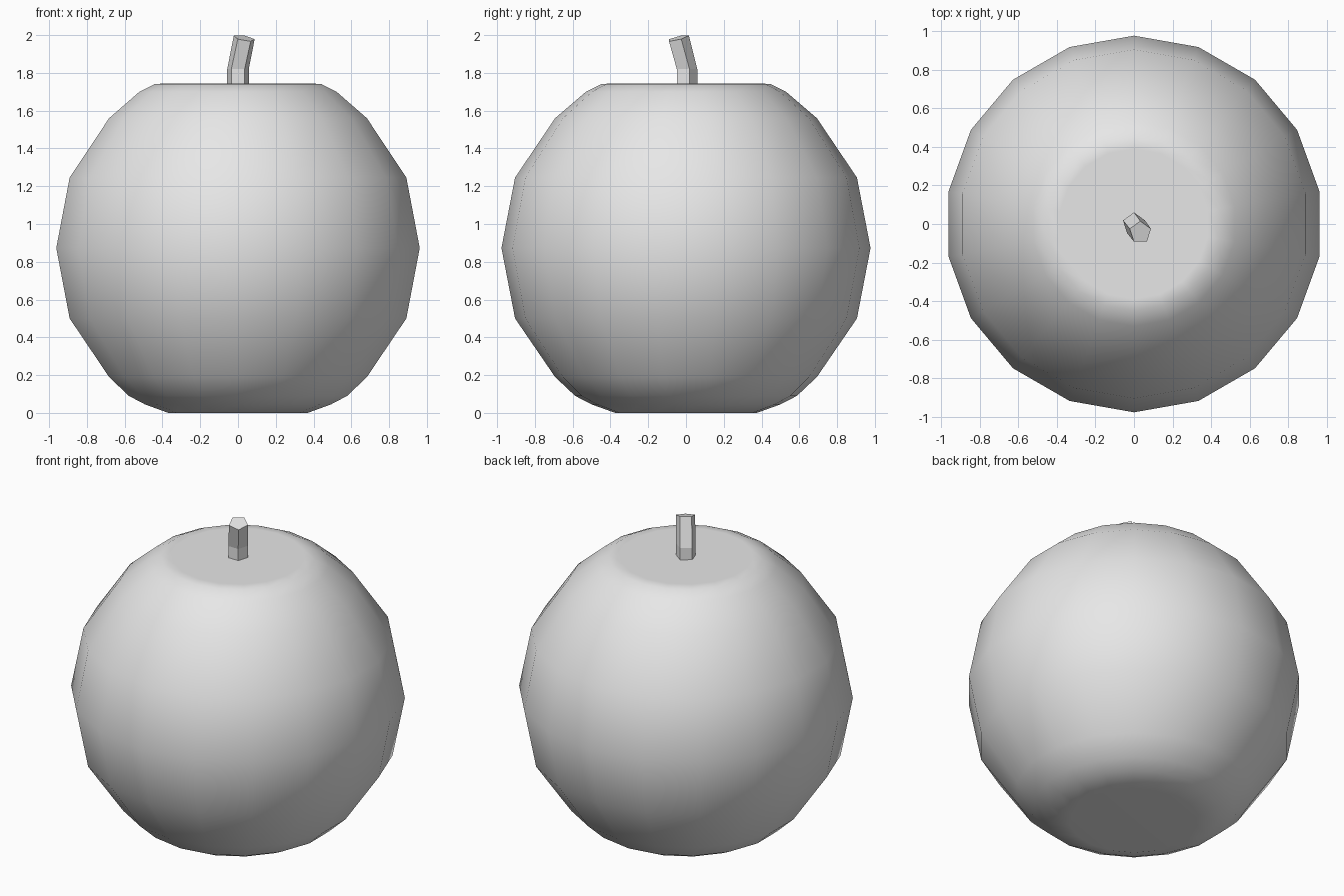
import bpy, bmesh
from math import sin, cos, tau
from mathutils import Vector

if "Cube" in bpy.data.objects:
    bpy.data.objects.remove(bpy.data.objects["Cube"], do_unlink=True)

grey = bpy.data.materials.new("plain_grey")
grey.use_nodes = True
grey.diffuse_color = (0.8, 0.8, 0.8, 1)
grey.node_tree.nodes["Principled BSDF"].inputs["Base Color"].default_value = grey.diffuse_color


def ring(centre, radius, sides, tilt=(0, 0)):
    """Polygon with one corner towards +y, optionally sheared in z."""
    points = []
    for i in range(sides):
        a = tau / 4 + tau * i / sides
        x, y = radius * cos(a), radius * sin(a)
        points.append(Vector(centre) + Vector((x, y, tilt[0] * x + tilt[1] * y)))
    return points


def loft(name, rings, smooth):
    """Skin a stack of rings and cap both ends."""
    bm = bmesh.new()
    loops = [[bm.verts.new(p) for p in r] for r in rings]
    n = len(loops[0])
    for low, high in zip(loops, loops[1:]):
        for i in range(n):
            j = (i + 1) % n
            bm.faces.new((low[i], low[j], high[j], high[i]))
    bm.faces.new(loops[0][::-1])
    bm.faces.new(loops[-1])
    for face in bm.faces:
        face.smooth = smooth
    mesh = bpy.data.meshes.new(name)
    bm.to_mesh(mesh)
    bm.free()
    mesh.materials.append(grey)
    obj = bpy.data.objects.new(name, mesh)
    bpy.context.collection.objects.link(obj)
    return obj


# Rounded fruit body with flattened ends
profile = [(0.375, 0), (0.50, 0.045), (0.587, 0.09), (0.693, 0.19), (0.905, 0.50),
           (0.977, 0.873), (0.905, 1.246), (0.693, 1.56), (0.53, 1.70),
           (0.45, 1.74), (0.39, 1.745)]
body = loft("fruit_body", [ring((0, 0, z), r, 18) for r, z in profile], True)
# Keep the end caps evenly flat under smooth shading
body.modifiers.new("flat_caps", "WEIGHTED_NORMAL")

# Bent five-sided stem
loft("stem", [ring((0, 0, 1.73), 0.06, 5),
              ring((0, 0, 1.82), 0.06, 5),
              ring((0.033, -0.043, 1.984), 0.058, 5, (-0.17, 0.24))], False)
